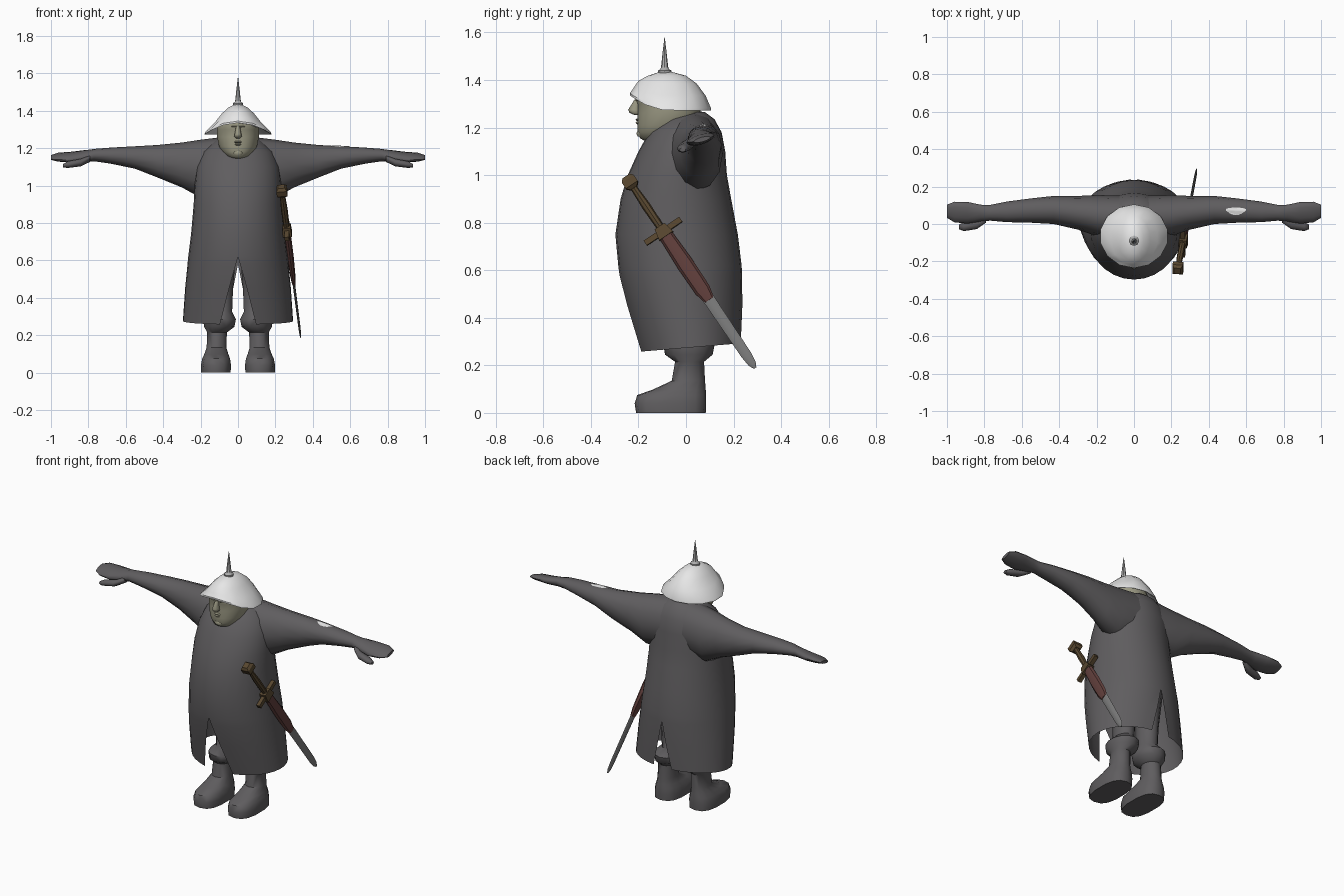
import bpy, bmesh, math
from math import sin, cos, pi, radians
from mathutils import Vector
from mathutils.bvhtree import BVHTree


def material(name, rgb):
    m = bpy.data.materials.new(name)
    m.diffuse_color = (*rgb, 1)
    return m


CLOTH = material("grey cloth", (0.115, 0.11, 0.115))
SKIN = material("pale skin", (0.33, 0.32, 0.23))
WHITE = material("white metal", (0.8, 0.8, 0.8))
STEEL = material("steel", (0.2, 0.2, 0.2))
SPIKE = material("spike grey", (0.42, 0.42, 0.42))
WOOD = material("brown wood", (0.1, 0.065, 0.03))
LEATHER = material("red leather", (0.12, 0.05, 0.045))


def loft(name, rings, mat, closed=True, caps=True, mirror=False, angle=40):
    """Skin a list of equal point rings into a mesh object."""
    bm = bmesh.new()
    rows = [[bm.verts.new(p) for p in r] for r in rings]
    n = len(rows[0])
    for a, b in zip(rows, rows[1:]):
        for i in range(n if closed else n - 1):
            j = (i + 1) % n
            bm.faces.new((a[i], a[j], b[j], b[i]))
    if caps:
        bm.faces.new(rows[0][::-1])
        bm.faces.new(rows[-1])
    if closed:
        bmesh.ops.recalc_face_normals(bm, faces=bm.faces)
    me = bpy.data.meshes.new(name)
    bm.to_mesh(me)
    bm.free()
    me.materials.append(mat)
    me.shade_smooth()
    me.set_sharp_from_angle(angle=radians(angle))
    ob = bpy.data.objects.new(name, me)
    bpy.context.collection.objects.link(ob)
    if mirror:
        mod = ob.modifiers.new("mirror", "MIRROR")
        mod.use_clip = True
        mod.merge_threshold = 0.0005
    return ob


def flat_ring(z, xc, rx, y0, y1, n=16, p=1.0):
    """Horizontal oval; z may be a function of the angle."""
    pts = []
    for i in range(n):
        a = 2 * pi * i / n - pi / 2
        c, s = cos(a), sin(a)
        pts.append((xc + rx * math.copysign(abs(c) ** p, c),
                    (y0 + y1) / 2 + (y1 - y0) / 2 * math.copysign(abs(s) ** p, s),
                    z(s) if callable(z) else z))
    return pts


def side_ring(x, y, z, ry, rz, n=12, tilt=0.0):
    """Upright oval across the arm, slightly tilted."""
    return [(x, y + ry * cos(2 * pi * i / n),
             z + rz * sin(2 * pi * i / n) + tilt * ry * cos(2 * pi * i / n)) for i in range(n)]


# Coat: half shell, open at the front and back slits, mirrored
def coat_ring(z, rx, y0, y1):
    a0 = math.asin(max(0, 0.62 - z) * 0.28 / rx)
    a1 = math.asin(max(0, 0.58 - z) * 0.2 / rx)
    n, pts = 14, []
    for i in range(n + 1):
        a = -pi / 2 + a0 + (pi - a0 - a1) * i / n
        x = rx * cos(a)
        pts.append((0 if x < 1e-5 else x, (y0 + y1) / 2 + (y1 - y0) / 2 * sin(a),
                    z + (0.018 * sin(a) if z < 0.3 else 0)))
    return pts


COAT = [(0.275, 0.295, -0.20, 0.235), (0.45, 0.283, -0.25, 0.238), (0.58, 0.27, -0.28, 0.236),
        (0.62, 0.266, -0.285, 0.234), (0.75, 0.25, -0.297, 0.218), (0.9, 0.237, -0.275, 0.19),
        (1.0, 0.232, -0.245, 0.172), (1.1, 0.222, -0.2, 0.165), (1.18, 0.19, -0.155, 0.15),
        (1.235, 0.13, -0.10, 0.12), (1.265, 0.06, -0.04, 0.08), (1.27, 0.001, 0.0, 0.04)]
loft("coat", [coat_ring(*r) for r in COAT], CLOTH, closed=False, caps=False, mirror=True, angle=50)

# Sleeves flowing into mittens
ARM = [(0.04, 0.03, 1.11, 0.12, 0.155), (0.2, 0.045, 1.09, 0.11, 0.155), (0.3, 0.06, 1.11, 0.09, 0.12),
       (0.43, 0.075, 1.13, 0.075, 0.087), (0.55, 0.072, 1.15, 0.065, 0.06),
       (0.68, 0.065, 1.16, 0.055, 0.043), (0.77, 0.06, 1.163, 0.042, 0.033),
       (0.82, 0.058, 1.158, 0.045, 0.03), (0.89, 0.06, 1.152, 0.058, 0.025),
       (0.96, 0.064, 1.152, 0.055, 0.02), (1.0, 0.068, 1.15, 0.035, 0.01)]
arm = loft("arm", [side_ring(*r, tilt=0.25 if r[0] > 0.8 else 0) for r in ARM],
           CLOTH, mirror=True, angle=60)
THUMB = [(0.79, 0.03, 1.145, 0.022, 0.018), (0.84, 0.0, 1.123, 0.027, 0.02),
         (0.91, -0.014, 1.112, 0.024, 0.018), (0.935, -0.015, 1.106, 0.013, 0.009)]
loft("thumb", [side_ring(*r, n=8) for r in THUMB], CLOTH, mirror=True, angle=60)

# Pale patch laid onto one sleeve
tree = BVHTree.FromPolygons([v.co.copy() for v in arm.data.vertices],
                            [tuple(p.vertices) for p in arm.data.polygons])
patch_rings = []
for k in (1.0, 0.6, 0.2):
    ring = []
    for i in range(14):
        a = 2 * pi * i / 14
        r = k * (1 + 0.15 * sin(3 * a))
        p = Vector((0.545 + 0.052 * r * cos(a), 0.07 + 0.02 * r * sin(a), 2))
        hit = tree.ray_cast(p, Vector((0, 0, -1)))[0]
        ring.append(hit + Vector((0, 0, 0.003)))
    patch_rings.append(ring)
loft("sleeve_patch", patch_rings, WHITE)

# Boots with wide cuffs, and the legs above them
BOOT = [(0, 0.118, 0.08, -0.21, 0.083, 0.75), (0.04, 0.118, 0.082, -0.216, 0.085, 0.75),
        (0.075, 0.117, 0.076, -0.205, 0.085, 0.8), (0.098, 0.116, 0.066, -0.14, 0.083, 0.9),
        (0.135, 0.115, 0.054, -0.06, 0.08, 1), (0.215, 0.112, 0.054, -0.046, 0.076, 1),
        (0.245, 0.1, 0.083, -0.088, 0.112, 1), (0.285, 0.096, 0.087, -0.095, 0.12, 1),
        (0.325, 0.085, 0.055, -0.06, 0.08, 1), (0.45, 0.085, 0.06, -0.06, 0.085, 1),
        (0.68, 0.09, 0.085, -0.08, 0.1, 1)]
loft("boot_and_leg", [flat_ring(*r[:5], n=14, p=r[5]) for r in BOOT], CLOTH, mirror=True, angle=45)

# Head
HEAD = [(1.145, 0.03, -0.175, -0.11), (1.155, 0.058, -0.193, -0.06), (1.18, 0.085, -0.203, 0.0),
        (1.21, 0.103, -0.205, 0.04), (1.26, 0.113, -0.205, 0.06), (1.3, 0.114, -0.205, 0.06),
        (1.325, 0.112, -0.215, 0.05), (1.36, 0.09, -0.2, 0.03)]
loft("head", [flat_ring(z, 0, rx, y0, y1, n=18, p=0.93) for z, rx, y0, y1 in HEAD], SKIN, angle=60)
# Nose, lips, brow and chin
loft("nose", [flat_ring(z, 0, rx, y0, -0.19, n=8) for z, rx, y0 in
              ((1.252, 0.01, -0.215), (1.262, 0.021, -0.238), (1.275, 0.018, -0.243), (1.318, 0.01, -0.217))],
     SKIN, angle=60)
for part, z, w, y in (("upper_lip", 1.233, 0.03, -0.213), ("lower_lip", 1.22, 0.025, -0.212),
                      ("brow", 1.316, 0.06, -0.214), ("chin", 1.175, 0.032, -0.209)):
    h = 0.012 if part == "chin" else 0.006
    loft(part, [flat_ring(z - h, 0, w * 0.8, y + 0.006, -0.15, n=10), flat_ring(z, 0, w, y, -0.15, n=10),
                flat_ring(z + h, 0, w * 0.8, y + 0.006, -0.15, n=10)], SKIN, angle=60)

# Helmet with a raised front brim
HELMET = [(1.272, 0.063, 0.183, -0.235, 0.105), (1.282, 0.063, 0.18, -0.236, 0.105),
          (1.335, 0.03, 0.128, -0.222, 0.082), (1.385, 0.012, 0.088, -0.2, 0.045),
          (1.418, 0, 0.052, -0.16, 0.0), (1.433, 0, 0.02, -0.115, -0.055)]
rings = [flat_ring(lambda s, z=z, f=f: z + f * max(0, -s) ** 2, 0, rx, y0, y1, n=14)
         for z, f, rx, y0, y1 in HELMET]
inner = [[(x * 0.96, (y + 0.065) * 0.96 - 0.065, z + 0.002) for x, y, z in rings[0]],
         flat_ring(1.33, 0, 0.1, -0.19, 0.06, n=14)]
loft("helmet", inner[::-1] + rings, WHITE, angle=35)

# Helmet spike on a small disc
SPIKE_PROFILE = [(1.422, 0.022), (1.43, 0.028), (1.44, 0.028), (1.446, 0.018), (1.455, 0.015),
                 (1.52, 0.008), (1.578, 0.001)]
loft("helmet_spike", [flat_ring(z, 0, r, -0.09 - r, -0.09 + r, n=8) for z, r in SPIKE_PROFILE], SPIKE)

# Sword slung along the hip
start, end = Vector((0.235, -0.235, 0.97)), Vector((0.335, 0.29, 0.19))
along = (end - start).normalized()
wide = along.cross(Vector((1, 0, 0))).normalized()
thick = wide.cross(along)


def sword_part(name, sections, mat, n=8):
    """Sections are (distance along, half width, half thickness)."""
    rings = []
    for s, w, t in sections:
        ring = []
        for i in range(n):
            a = 2 * pi * (i + (0.5 if n == 4 else 0)) / n
            k = 1.414 if n == 4 else 1
            ring.append(start + along * s + wide * (w * k * cos(a)) + thick * (t * k * sin(a)))
        rings.append(ring)
    loft(name, rings, mat, angle=30)


sword_part("pommel", [(-0.03, 0.018, 0.018), (-0.015, 0.03, 0.028), (0.015, 0.03, 0.028),
                      (0.03, 0.016, 0.016)], WOOD, n=4)
sword_part("grip", [(0.02, 0.014, 0.014), (0.12, 0.019, 0.018), (0.25, 0.016, 0.016)], WOOD)
sword_part("guard_centre", [(0.225, 0.025, 0.022), (0.275, 0.035, 0.024)], WOOD, n=4)
sword_part("guard_bar", [(0.238, 0.09, 0.012), (0.262, 0.09, 0.012)], WOOD, n=4)
sword_part("scabbard", [(0.27, 0.03, 0.018), (0.42, 0.036, 0.018), (0.55, 0.034, 0.014),
                        (0.6, 0.022, 0.01)], LEATHER)
sword_part("blade", [(0.5, 0.026, 0.007), (0.88, 0.022, 0.006), (0.925, 0.017, 0.005),
                     (0.947, 0.006, 0.003)], STEEL, n=6)
